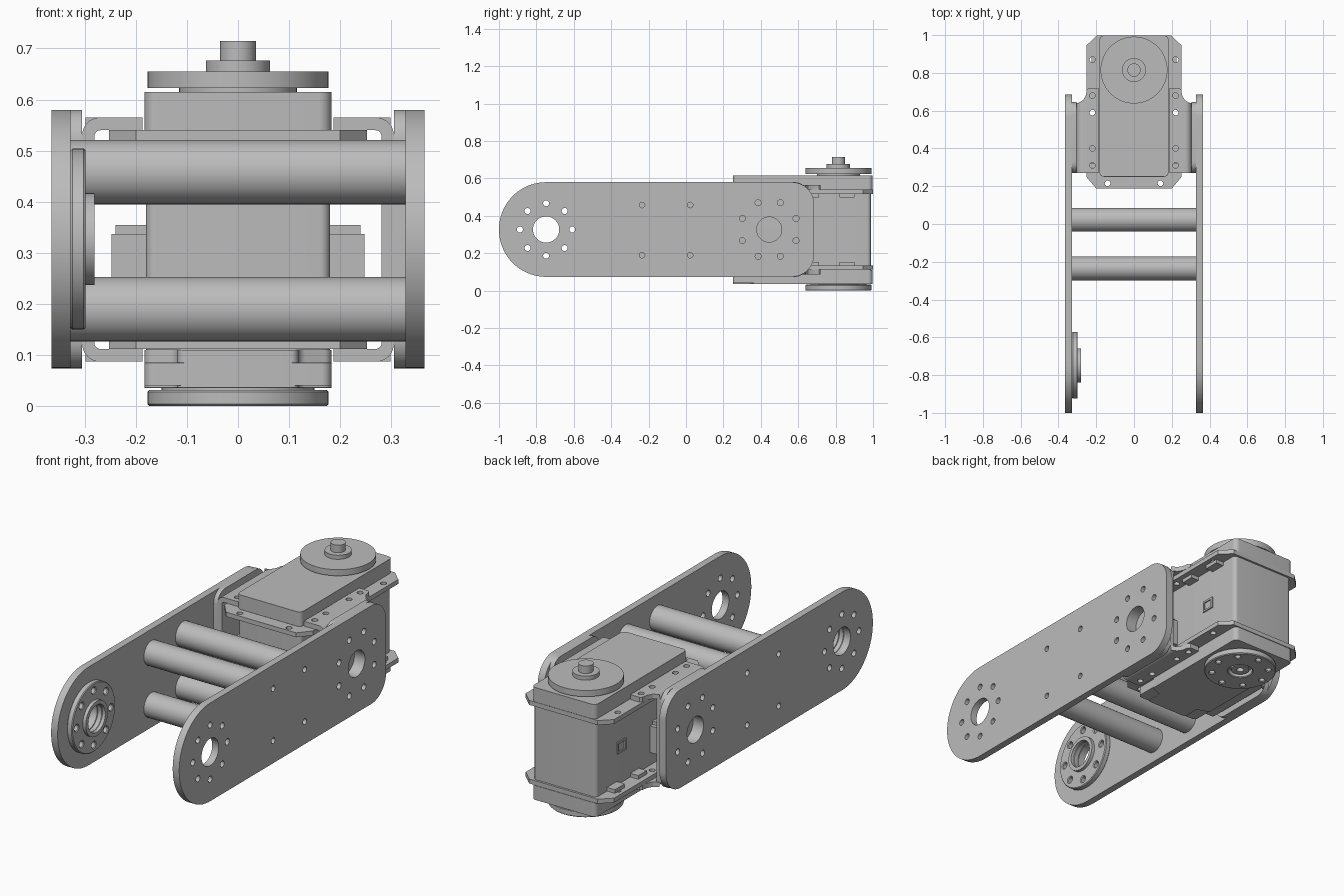
import bpy, bmesh, math
from mathutils import Matrix, Vector

cube = bpy.data.objects.get("Cube")
if cube:
    bpy.data.objects.remove(cube)

grey = bpy.data.materials.new("metal_grey")
grey.use_nodes = True
GREY = (0.5, 0.5, 0.5, 1)
grey.diffuse_color = GREY
grey.node_tree.nodes["Principled BSDF"].inputs["Base Color"].default_value = GREY

# Profile planes: "z" draws in x,y; "x" draws in y,z; "y" draws in x,z
AXES = {
    "z": Matrix.Identity(3),
    "x": Matrix(((0, 0, 1), (1, 0, 0), (0, 1, 0))),
    "y": Matrix(((1, 0, 0), (0, 0, 1), (0, 1, 0))),
}


def circle(u, v, r, n=48):
    return [(u + r * math.cos(math.tau * i / n), v + r * math.sin(math.tau * i / n)) for i in range(n)]


def ring(u, v, radius, r, turn=0.0):
    """Eight small holes around a centre."""
    return [circle(u + radius * math.cos(turn + math.tau * i / 8),
                   v + radius * math.sin(turn + math.tau * i / 8), r, 16) for i in range(8)]


def rounded(corners, steps=8):
    """Closed outline from (u, v, corner radius) points."""
    out = []
    for i, (u, v, r) in enumerate(corners):
        p = Vector((u, v))
        if r == 0:
            out.append((u, v))
            continue
        a = (Vector(corners[i - 1][:2]) - p).normalized()
        b = (Vector(corners[(i + 1) % len(corners)][:2]) - p).normalized()
        half = a.angle(b) / 2
        centre = p + (a + b).normalized() * (r / math.sin(half))
        start = p + a * (r / math.tan(half)) - centre
        end = p + b * (r / math.tan(half)) - centre
        sweep = start.angle_signed(end)
        for k in range(steps + 1):
            q = centre + Matrix.Rotation(-sweep * k / steps, 2) @ start
            out.append((q.x, q.y))
    return out


def box_outline(u0, u1, v0, v1, r=0.0):
    return rounded([(u0, v0, r), (u1, v0, r), (u1, v1, r), (u0, v1, r)])


def slab(name, outline, w0, w1, axis="z", holes=(), bevel=0.0, segments=2):
    """Extrude an outline with holes between two levels on an axis."""
    bm = bmesh.new()
    for loop in [outline, *holes]:
        vs = [bm.verts.new((u, v, w0)) for u, v in loop]
        for i, v in enumerate(vs):
            bm.edges.new((vs[i - 1], v))
    bmesh.ops.triangle_fill(bm, use_beauty=True, edges=bm.edges[:], normal=(0, 0, 1))
    ext = bmesh.ops.extrude_face_region(bm, geom=bm.faces[:], use_keep_orig=True)
    top = [g for g in ext["geom"] if isinstance(g, bmesh.types.BMVert)]
    bmesh.ops.translate(bm, verts=top, vec=(0, 0, w1 - w0))
    bm.transform(AXES[axis].to_4x4())
    bmesh.ops.recalc_face_normals(bm, faces=bm.faces[:])
    for f in bm.faces:
        f.smooth = True
    for e in bm.edges:
        e.smooth = e.calc_face_angle(0) < math.radians(30)
    mesh = bpy.data.meshes.new(name)
    bm.to_mesh(mesh)
    bm.free()
    mesh.materials.append(grey)
    obj = bpy.data.objects.new(name, mesh)
    bpy.context.collection.objects.link(obj)
    if bevel:
        mod = obj.modifiers.new("edge", "BEVEL")
        mod.width, mod.segments, mod.limit_method = bevel, segments, "ANGLE"
    return obj


def flip(points, s):
    return [(s * u, v) for u, v in points]


MID = 0.327           # height of the arm centre line
HORN_Y = 0.815        # vertical output axis
TIP_Y, PIVOT_Y = -0.748, 0.445
BARS = [(y, z) for y in (-0.235, 0.022) for z in (0.19, 0.458)]

# Side plates
plate = rounded([(-1, 0.074, 0.252), (0.685, 0.074, 0.12), (0.685, 0.58, 0.12), (-1, 0.58, 0.252)], 24)
pivot_holes = [circle(PIVOT_Y, MID, 0.067)] + ring(PIVOT_Y, MID, 0.155, 0.016, math.pi / 8)
tip_holes = [circle(TIP_Y, MID, 0.07)] + ring(TIP_Y, MID, 0.14, 0.016)
bar_holes = [circle(y, z, 0.015, 16) for y, z in BARS]
for side, s in (("left", 1), ("right", -1)):
    slab(side + "_arm_plate", plate, s * 0.328, s * 0.365, "x", pivot_holes + tip_holes + bar_holes)
    slab(side + "_spacer_plate", box_outline(0.27, 0.645, 0.074, 0.58, 0.06),
         s * 0.305, s * 0.328, "x", pivot_holes)

    # Folded bracket around the actuator
    outer = [(0.25, 0.087, 0), (0.305, 0.087, 0.035), (0.305, 0.565, 0.035), (0.25, 0.565, 0)]
    inner = [(0.25, 0.54, 0), (0.281, 0.54, 0.012), (0.281, 0.112, 0.012), (0.25, 0.112, 0)]
    slab(side + "_bracket", flip(rounded(outer + inner), s), 0.27, 0.64, "y")
    tab = [(0.187, 0.27), (0.25, 0.27), (0.25, 0.64), (0.298, 0.64), (0.27, 0.655),
           (0.255, 0.68), (0.25, 0.71), (0.24, 0.72), (0.187, 0.72)]
    tab_holes = [circle(s * 0.22, y, 0.015, 16) for y in (0.31, 0.4, 0.59, 0.68)]
    slab(side + "_upper_bracket_tab", flip(tab, s), 0.54, 0.565, "z", tab_holes)
    slab(side + "_lower_bracket_tab", flip(tab, s), 0.087, 0.112, "z", tab_holes)

    # Cable sockets and the window frame on the actuator sides
    slab(side + "_socket", box_outline(0.3, 0.55, 0.2, 0.337), s * 0.17, s * 0.248, "x")
    slab(side + "_socket_rim", box_outline(0.32, 0.53, 0.337, 0.355), s * 0.17, s * 0.24, "x")
    slab(side + "_window_frame", box_outline(0.75, 0.82, 0.295, 0.355), s * 0.18, s * 0.186, "x",
         [box_outline(0.76, 0.81, 0.305, 0.345)])

    # Clips under and over the mounting flanges
    for level, z0, z1 in (("upper", 0.498, 0.517), ("lower", 0.135, 0.154)):
        for end, y0, y1 in (("rear", 0.82, 0.9), ("front", 0.64, 0.71)):
            slab(f"{side}_{level}_{end}_clip", box_outline(s * 0.17, s * 0.225, y0, y1), z0, z1)

# Cross bars
for i, (y, z) in enumerate(BARS):
    slab(f"cross_bar_{i + 1}", circle(y, z, 0.063), -0.328, 0.328, "x")

# Tip bearing on the right plate
slab("tip_disc", circle(TIP_Y, MID, 0.177, 64), -0.328, -0.298, "x", tip_holes, 0.004, 1)
slab("tip_hub", circle(TIP_Y, MID, 0.09), -0.298, -0.281, "x", [circle(TIP_Y, MID, 0.07)])

# Actuator case
slab("actuator_case", box_outline(-0.18, 0.18, 0.255, 0.988, 0.02), 0.11, 0.54)
slab("top_cover", box_outline(-0.183, 0.183, 0.25, 0.998, 0.025), 0.54, 0.615, bevel=0.012, segments=1)
half_cap = [(0.118, 0.25, 0.015), (0.118, 0.34, 0.02), (0.183, 0.36, 0.02), (0.183, 0.998, 0.025)]
slab("bottom_cover", rounded([(-x, y, r) for x, y, r in half_cap[::-1]] + half_cap), 0.036, 0.11, bevel=0.008)
slab("bottom_cover_base", box_outline(-0.183, 0.183, 0.25, 0.45, 0.02), 0.04, 0.085, bevel=0.008)

# Mounting flanges with chamfered corners
half_ear = [(0.2, 0.188), (0.252, 0.25), (0.252, 0.945), (0.195, 0.999)]
ear = flip(half_ear[::-1], -1) + half_ear
ear_holes = [circle(s * x, y, 0.015, 16) for s in (1, -1)
             for x, y in ((0.22, 0.31), (0.22, 0.59), (0.22, 0.87), (0.14, 0.215))]
slab("upper_flange", ear, 0.517, 0.54, "z", ear_holes)
slab("lower_flange", ear, 0.112, 0.135, "z", ear_holes)

# Output horn, hub and shaft on top
for name, r, z0, z1 in (("horn_neck", 0.115, 0.61, 0.623), ("horn_disc", 0.177, 0.623, 0.655),
                        ("horn_hub", 0.063, 0.655, 0.676), ("horn_shaft", 0.035, 0.676, 0.715)):
    slab(name, circle(0, HORN_Y, r, 64), z0, z1)

# Idler horn underneath
slab("idler_disc", circle(0, HORN_Y, 0.177, 64), 0, 0.032, "z",
     [circle(0, HORN_Y, 0.06)] + ring(0, HORN_Y, 0.14, 0.014), 0.004, 1)
slab("idler_neck", circle(0, HORN_Y, 0.15), 0.03, 0.04)
slab("idler_hub", circle(0, HORN_Y, 0.045), 0.008, 0.032, "z", [circle(0, HORN_Y, 0.018, 24)])
